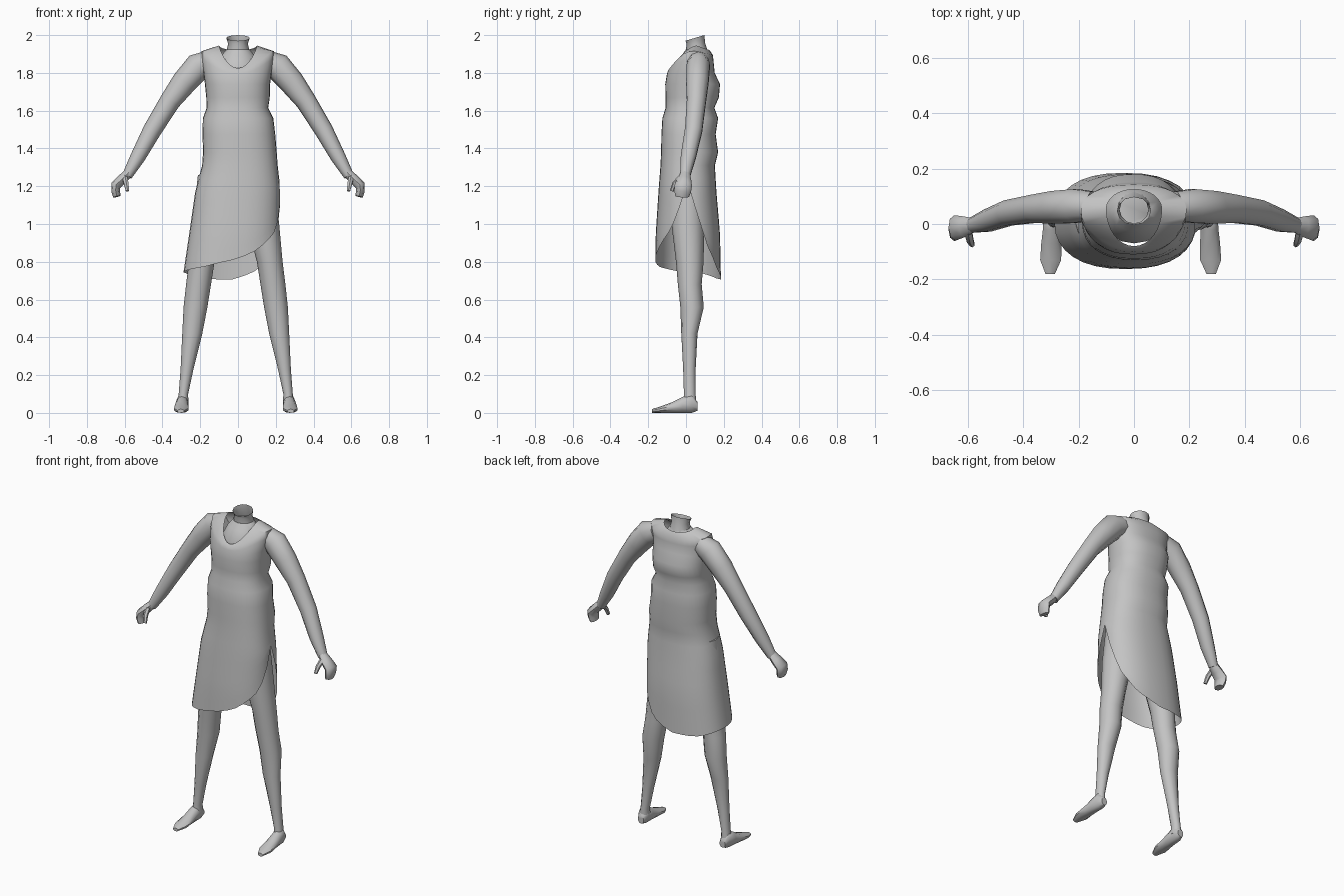
import bpy, bmesh, math
from mathutils import Vector

if "Cube" in bpy.data.objects:
    bpy.data.objects.remove(bpy.data.objects["Cube"])

grey = bpy.data.materials.new("grey")
grey.diffuse_color = (0.55, 0.55, 0.55, 1)
grey.use_nodes = True
grey.node_tree.nodes["Principled BSDF"].inputs["Base Color"].default_value = grey.diffuse_color


def finish(name, bm, angle=50):
    """Turn a bmesh into a smooth-shaded object."""
    bmesh.ops.recalc_face_normals(bm, faces=bm.faces)
    mesh = bpy.data.meshes.new(name)
    bm.to_mesh(mesh)
    bm.free()
    ob = bpy.data.objects.new(name, mesh)
    bpy.context.collection.objects.link(ob)
    mesh.materials.append(grey)
    bpy.ops.object.select_all(action='DESELECT')
    ob.select_set(True)
    bpy.context.view_layer.objects.active = ob
    bpy.ops.object.shade_smooth_by_angle(angle=math.radians(angle))
    return ob


def bridge(bm, a, b, closed=True):
    """Quads between two rows of vertices."""
    n = len(a)
    for i in range(n if closed else n - 1):
        j = (i + 1) % n
        bm.faces.new((a[i], a[j], b[j], b[i]))


def loft(name, rings, v_axis, sides=10, tangent=None, side=1, shift=0.0, caps=(True, True)):
    """Tube through rings (x, y, z, radius_u, radius_v); side=-1 mirrors it."""
    bm = bmesh.new()
    pts = [Vector(r[:3]) for r in rings]
    v = Vector(v_axis)
    rows = []
    for i, (p, r) in enumerate(zip(pts, rings)):
        t = Vector(tangent) if tangent else pts[min(i + 1, len(pts) - 1)] - pts[max(i - 1, 0)]
        u = t.cross(v).normalized()
        w = u.cross(t).normalized()
        row = []
        for k in range(sides):
            a = 2 * math.pi * k / sides
            q = p + u * r[3] * math.cos(a) + w * r[4] * math.sin(a)
            row.append(bm.verts.new((q.x * side + shift, q.y, q.z)))
        rows.append(row)
    for a, b in zip(rows, rows[1:]):
        bridge(bm, a, b)
    if caps[0]:
        bm.faces.new(rows[0])
    if caps[1]:
        bm.faces.new(rows[-1])
    return finish(name, bm)


def lerp_table(table, x):
    """Linear interpolation in rows sorted by rising first value."""
    if x <= table[0][0]:
        return table[0][1:]
    for a, b in zip(table, table[1:]):
        if x <= b[0]:
            f = (x - a[0]) / (b[0] - a[0])
            return [p + (q - p) * f for p, q in zip(a[1:], b[1:])]
    return table[-1][1:]


# Dress outline: height, left x, right x, front y, back y
outline = [
    (0.70, -0.295, 0.225, -0.165, 0.185),
    (0.95, -0.258, 0.225, -0.16, 0.18),
    (1.18, -0.225, 0.225, -0.145, 0.16),
    (1.31, -0.19, 0.21, -0.135, 0.153),
    (1.38, -0.185, 0.205, -0.132, 0.17),
    (1.475, -0.188, 0.197, -0.13, 0.157),
    (1.56, -0.186, 0.187, -0.125, 0.17),
    (1.615, -0.166, 0.16, -0.108, 0.15),
    (1.67, -0.168, 0.168, -0.108, 0.174),
    (1.74, -0.175, 0.17, -0.11, 0.18),
    (1.80, -0.182, 0.178, -0.10, 0.152),
    (1.87, -0.192, 0.188, -0.07, 0.145),
    (1.915, -0.192, 0.19, -0.045, 0.14),
]
# Hem height around the dress, from the side slit over the front to the back
hem = [(0, 1.22), (12, 1.09), (28, 0.97), (65, 0.86), (90, 0.81), (120, 0.775),
       (170, 0.748), (200, 0.74), (240, 0.71), (270, 0.705), (300, 0.76),
       (330, 0.90), (350, 1.10), (360, 1.22)]
COLS = 32


def spow(c, e):
    return math.copysign(abs(c) ** e, c)


def dress_point(deg, z):
    xl, xr, yf, yb = lerp_table(outline, z)
    a = math.radians(deg)
    c, s = spow(math.cos(a), 0.85), spow(math.sin(a), 0.85)
    mid = (yf + yb) / 2
    x = (xl + xr) / 2 + (xr - xl) / 2 * c
    return x, mid - (yb - yf) / 2 * s, z


bm = bmesh.new()
angles = [360 * i / COLS for i in range(COLS)]
# Bodice: closed rings, dipping at the front towards the neckline
rows = []
levels = [1.24] + [r[0] for r in outline if r[0] > 1.24]
for z in levels:
    row = []
    for d in angles:
        s = math.sin(math.radians(d))
        drop = 0.10 * max(0, s) ** 3 * max(0, (z - 1.74) / 0.175)
        drop += 0.02 * max(0, -s) * max(0, (z - 1.80) / 0.115)
        row.append(bm.verts.new(dress_point(d, z - drop)))
    rows.append(row)
# Shoulder straps and V neckline
neckline = []
for d in angles:
    c, s = math.cos(math.radians(d)), math.sin(math.radians(d))
    z = 1.945 - 0.12 * max(0, s) ** 1.6 - 0.025 * max(0, -s)
    y = 0.055 - (0.135 if s > 0 else 0.07) * s
    neckline.append(bm.verts.new((0.10 * c, y, z)))
rows.append(neckline)
for a, b in zip(rows, rows[1:]):
    bridge(bm, a, b)
# Skirt: open at the slit, every column runs down to the hem
top = rows[0] + [rows[0][0]]
STEPS = 7
for k in range(1, STEPS + 1):
    row = []
    for i in range(COLS + 1):
        d = 360 * i / COLS
        h = lerp_table(hem, d)[0]
        row.append(bm.verts.new(dress_point(d, 1.24 + (h - 1.24) * k / STEPS)))
    bridge(bm, top, row, closed=False)
    top = row
finish("dress", bm, 60)

# Chest skin under the neckline, and the open neck
loft("chest", [(0, 0.035, 1.70, 0.12, 0.09), (0, 0.035, 1.82, 0.12, 0.105),
               (0, 0.05, 1.89, 0.09, 0.075), (0, 0.055, 1.925, 0.06, 0.055)],
     (0, 1, 0), sides=16, tangent=(0, 0, 1))
bm_neck = [(0, 0.06, 1.90, 0.065, 0.06), (0, 0.052, 1.955, 0.052, 0.05),
           (0, 0.047, 1.985, 0.062, 0.05)]
neck = loft("neck", bm_neck, (0, 1, 0), sides=12, tangent=(0, 0, 1), caps=(True, False))
for v in neck.data.vertices:  # tilt the rim up towards the back
    if v.co.z > 1.97:
        v.co.z += (v.co.y - 0.047) * 0.3

arm = [(0.15, 0.065, 1.86, 0.06, 0.055), (0.21, 0.065, 1.835, 0.073, 0.064),
       (0.285, 0.06, 1.75, 0.067, 0.062), (0.36, 0.055, 1.65, 0.055, 0.053),
       (0.455, 0.04, 1.495, 0.049, 0.048), (0.53, 0.012, 1.355, 0.04, 0.042),
       (0.587, -0.005, 1.255, 0.027, 0.028)]
hand = [(0.58, -0.005, 1.27, 0.024, 0.026), (0.615, -0.01, 1.235, 0.027, 0.038),
        (0.647, -0.014, 1.205, 0.027, 0.046), (0.648, -0.018, 1.175, 0.023, 0.045),
        (0.641, -0.02, 1.145, 0.02, 0.036)]
thumb = [(0.60, -0.025, 1.25, 0.014, 0.016), (0.592, -0.06, 1.215, 0.013, 0.014),
         (0.585, -0.075, 1.175, 0.01, 0.01)]
leg = [(0.115, 0.01, 1.26, 0.085, 0.085), (0.145, 0.01, 1.0, 0.085, 0.087),
       (0.18, 0.02, 0.80, 0.068, 0.073), (0.197, 0.02, 0.68, 0.066, 0.063),
       (0.213, 0.032, 0.56, 0.063, 0.062), (0.23, 0.018, 0.42, 0.053, 0.043),
       (0.258, 0.018, 0.23, 0.034, 0.033), (0.277, 0.02, 0.10, 0.025, 0.031),
       (0.28, 0.02, 0.04, 0.03, 0.035)]
foot = [(0.28, 0.06, 0.035, 0.024, 0.02), (0.283, 0.03, 0.05, 0.05, 0.033),
        (0.285, -0.02, 0.042, 0.042, 0.034), (0.287, -0.07, 0.029, 0.029, 0.038),
        (0.289, -0.13, 0.018, 0.018, 0.04), (0.291, -0.18, 0.01, 0.01, 0.018)]

for label, s in (("left", -1), ("right", 1)):
    loft(label + "_arm", arm, (0, 1, 0), side=s)
    loft(label + "_hand", hand, (0, 1, 0), sides=8, side=s)
    loft(label + "_thumb", thumb, (1, 0, 0), sides=6, side=s)
    loft(label + "_leg", leg, (0, 1, 0), sides=12, tangent=(0, 0, 1), side=s, shift=-0.012)
    loft(label + "_foot", foot, (1, 0, 0), tangent=(0, 1, 0), side=s, shift=-0.012)
